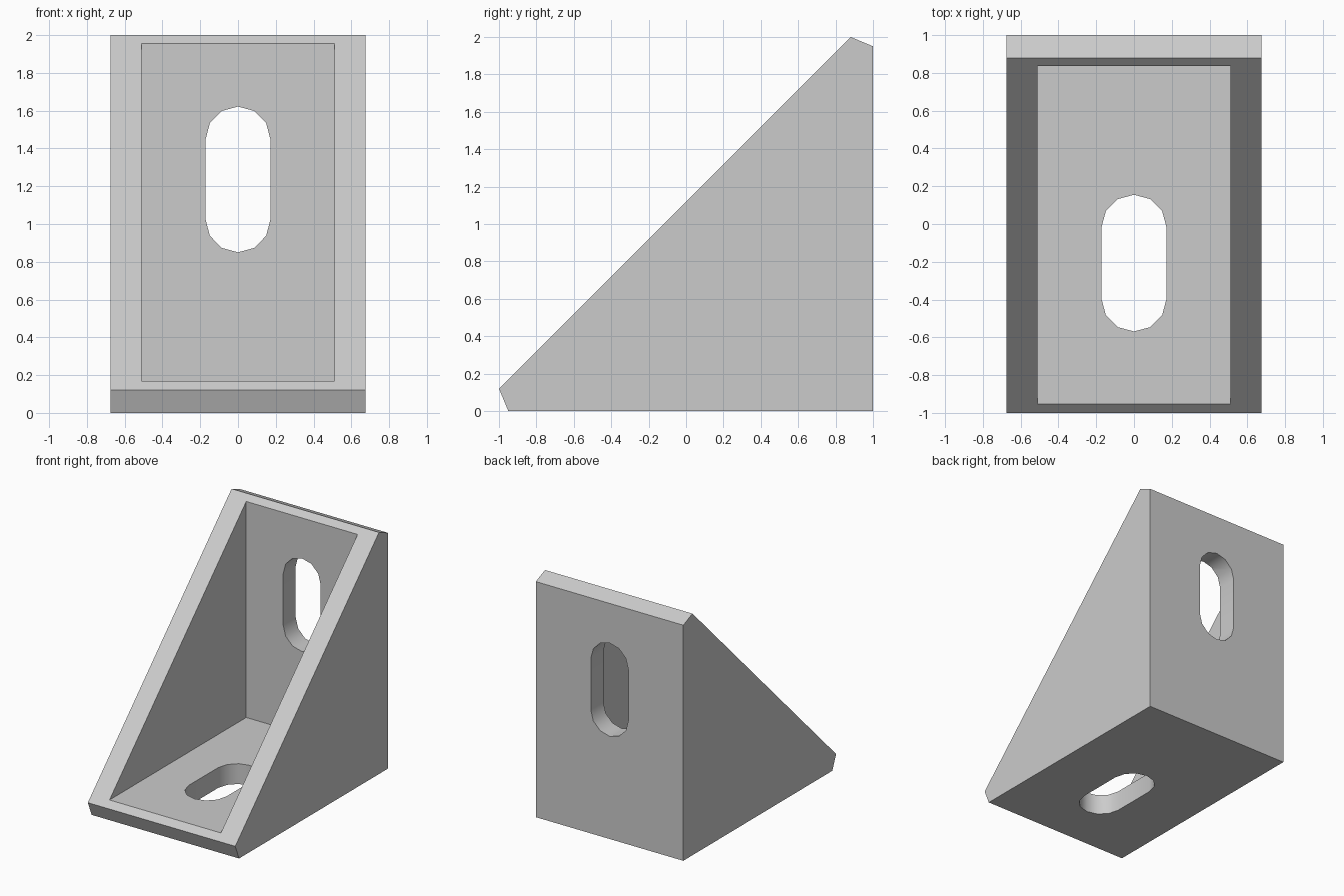
import bpy, bmesh
from math import cos, sin, pi, radians
from mathutils import Vector

default = bpy.data.objects.get("Cube")
if default:
    bpy.data.objects.remove(default, do_unlink=True)

grey = bpy.data.materials.new("light_grey")
grey.use_nodes = True
colour = (0.6, 0.6, 0.6, 1)
grey.diffuse_color = colour
grey.node_tree.nodes["Principled BSDF"].inputs["Base Color"].default_value = colour


def prism(name, outline, depth):
    """Solid made by extruding a closed 3D outline along a depth vector."""
    bm = bmesh.new()
    face = bm.faces.new([bm.verts.new(p) for p in outline])
    moved = bmesh.ops.extrude_face_region(bm, geom=[face])["geom"]
    bmesh.ops.translate(bm, vec=Vector(depth),
                        verts=[g for g in moved if isinstance(g, bmesh.types.BMVert)])
    bmesh.ops.recalc_face_normals(bm, faces=bm.faces)
    mesh = bpy.data.meshes.new(name)
    bm.to_mesh(mesh)
    bm.free()
    mesh.materials.append(grey)
    obj = bpy.data.objects.new(name, mesh)
    bpy.context.collection.objects.link(obj)
    return obj


def side_prism(name, profile, half_width):
    return prism(name, [(-half_width, y, z) for y, z in profile], (2 * half_width, 0, 0))


def slot_outline(low, high, radius, half_width=0.172, steps=6):
    """Rounded slot; low and high are the centres of its end arcs."""
    points = []
    for centre, start in ((high, 0), (low, pi)):
        for i in range(steps + 1):
            a = start + pi * i / steps
            points.append((half_width * cos(a), centre + radius * sin(a)))
    return points


# Wedge-shaped body with clipped tips
bracket = side_prism("corner_bracket",
                     [(-0.95, 0), (1, 0), (1, 1.95), (0.88, 2), (-1, 0.12)], 0.675)

# Open pocket between the two side webs
pocket = side_prism("pocket_cutter", [(-1.5, 0.168), (0.836, 0.168), (0.836, 2.504)], 0.51)

# Bolt slots through the back wall and the floor
wall_slot = prism("wall_slot_cutter",
                  [(x, 0.7, z) for x, z in slot_outline(1.025, 1.447, 0.175)], (0, 0.5, 0))
floor_slot = prism("floor_slot_cutter",
                   [(x, y, -0.2) for x, y in slot_outline(-0.397, -0.017, 0.172)], (0, 0, 0.5))

bpy.ops.object.select_all(action="DESELECT")
bpy.context.view_layer.objects.active = bracket
bracket.select_set(True)
for cutter in (pocket, wall_slot, floor_slot):
    cutter.hide_render = True
    mod = bracket.modifiers.new(cutter.name, "BOOLEAN")
    mod.operation = "DIFFERENCE"
    mod.solver = "EXACT"
    mod.object = cutter
    bpy.ops.object.modifier_apply(modifier=mod.name)
    bpy.data.objects.remove(cutter, do_unlink=True)

# Smooth slot ends, crisp edges elsewhere
bpy.ops.object.shade_smooth_by_angle(angle=radians(40))
